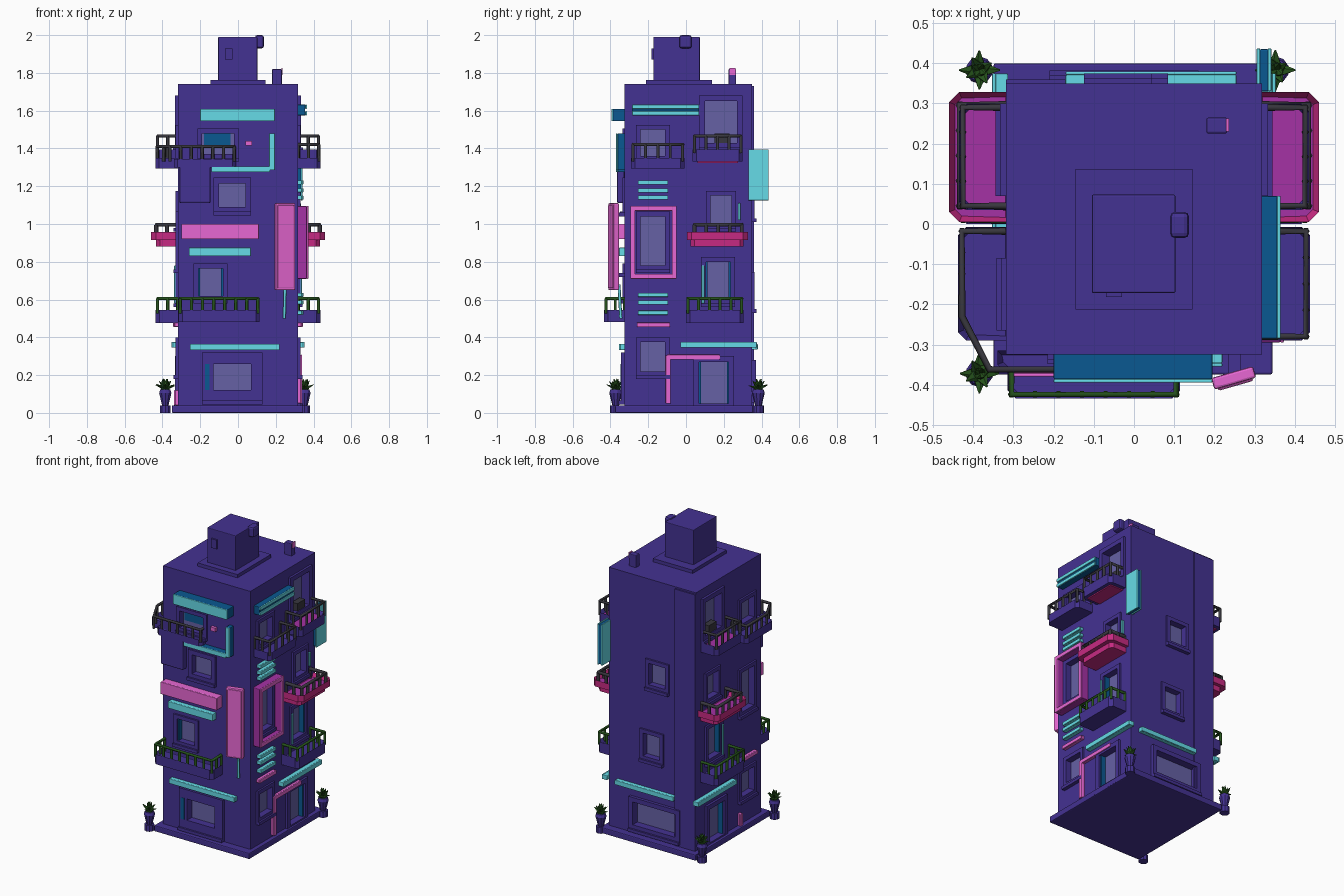
import bpy, bmesh, math, random
from mathutils import Vector, Matrix

if "Cube" in bpy.data.objects:
    bpy.data.objects.remove(bpy.data.objects["Cube"])
random.seed(3)

def mat(name, r, g, b):
    lin = [((c / 255 + 0.055) / 1.055) ** 2.4 for c in (r, g, b)]
    m = bpy.data.materials.new(name)
    m.diffuse_color = (*lin, 1)
    m.use_nodes = True
    m.node_tree.nodes["Principled BSDF"].inputs["Base Color"].default_value = m.diffuse_color
    return m

PURPLE = mat("purple_wall", 68, 50, 146)
PINK = mat("pink_neon", 232, 104, 212)
MAGENTA = mat("magenta_trim", 198, 42, 130)
VIOLET = mat("violet_floor", 165, 50, 165)
TEAL = mat("teal_neon", 102, 220, 232)
BLUE = mat("blue_casing", 10, 88, 145)
GLASS = mat("grey_glass", 102, 97, 165)
DARK = mat("dark_metal", 56, 55, 62)
GREEN = mat("leaf_green", 38, 84, 28)

# wall coordinates: u along the wall, o outwards, z up
def P(side, u, o, z):
    return Vector({'F': (u, -0.325 - o, z), 'B': (u, 0.35 + o, z),
                   'R': (0.318 + o, u, z), 'L': (-0.318 - o, u, z)}[side])

def finish(name, bm, m, bevel=0):
    bmesh.ops.recalc_face_normals(bm, faces=bm.faces)
    me = bpy.data.meshes.new(name)
    bm.to_mesh(me)
    bm.free()
    ob = bpy.data.objects.new(name, me)
    bpy.context.collection.objects.link(ob)
    for x in (m if isinstance(m, list) else [m]):
        me.materials.append(x)
    if bevel:
        b = ob.modifiers.new("bevel", 'BEVEL')
        b.width, b.segments = bevel, 2
    return ob

def add_box(bm, a, b):
    s = [abs(b[i] - a[i]) for i in range(3)]
    bmesh.ops.create_cube(bm, size=1, matrix=Matrix.Translation((Vector(a) + Vector(b)) / 2) @ Matrix.Diagonal((*s, 1)))

def box(name, a, b, m, bevel=0):
    bm = bmesh.new()
    add_box(bm, a, b)
    return finish(name, bm, m, bevel)

def wbox(name, s, u0, u1, z0, z1, o0, o1, m, bevel=0):
    return box(name, P(s, u0, o0, z0), P(s, u1, o1, z1), m, bevel)

cutters = bmesh.new()

# window: recess in the wall, pane, four frame bars, a sill and optional blue jambs
def window(s, u0, u1, z0, z1, t=0.025, o=0.012, d=0.035, jamb=False):
    add_box(cutters, P(s, u0, -d, z0), P(s, u1, 0.05, z1))
    wbox("window_pane", s, u0, u1, z0, z1, -d - 0.003, -d + 0.005, GLASS)
    if jamb:
        for u in (u0, u1 - 0.009):
            wbox("window_jamb", s, u, u + 0.009, z0, z1, -d, 0.002, BLUE)
    bm = bmesh.new()
    for a, b, c, e in ((u0 - t, u0, z0 - t, z1 + t), (u1, u1 + t, z0 - t, z1 + t),
                       (u0, u1, z1, z1 + t), (u0, u1, z0 - t, z0)):
        add_box(bm, P(s, a, -0.01, c), P(s, b, o, e))
    add_box(bm, P(s, u0 - t, 0, z0 - t - 0.015), P(s, u1 + t, o + 0.012, z0 - t + 0.005))
    finish("window_frame", bm, PURPLE)

# lit sign: casing with a bright face
def sign(name, s, u0, u1, z0, z1, o, face=TEAL, back=TEAL):
    wbox(name + "_casing", s, u0, u1, z0, z1, -0.005, o - 0.008, back, 0.004)
    wbox(name + "_face", s, u0, u1, z0, z1, o - 0.009, o, face, 0.003)

def tube(name, paths, r, m):
    cu = bpy.data.curves.new(name, 'CURVE')
    cu.dimensions, cu.bevel_depth, cu.bevel_resolution, cu.use_fill_caps = '3D', r, 1, True
    for pts in paths:
        sp = cu.splines.new('POLY')
        sp.points.add(len(pts) - 1)
        for q, p in zip(sp.points, pts):
            q.co = (*p, 1)
    cu.materials.append(m)
    ob = bpy.data.objects.new(name, cu)
    bpy.context.collection.objects.link(ob)

def railing(pts, z0, z1, m, r=0.009):
    paths = [[Vector((p.x, p.y, z1)) for p in pts]]
    for a, b in zip(pts, pts[1:]):
        n = max(1, round((b - a).length / 0.06))
        for i in range(n + 1):
            p = a.lerp(b, i / n)
            paths.append([Vector((p.x, p.y, z0)), Vector((p.x, p.y, z1))])
    tube("balcony_railing", paths, r, m)

# tray with chamfered corners and a sunken floor
def tray(name, s, u0, u1, z0, z1, o, m, floor, c=0.02):
    bm = bmesh.new()
    pts = [(u0, -0.01), (u0, o - c), (u0 + c, o), (u1 - c, o), (u1, o - c), (u1, -0.01)]
    f = bm.faces.new([bm.verts.new(P(s, u, q, z0)) for u, q in pts])
    r = bmesh.ops.extrude_face_region(bm, geom=[f])
    bmesh.ops.translate(bm, vec=(0, 0, z1 - z0), verts=[v for v in r['geom'] if isinstance(v, bmesh.types.BMVert)])
    top = [g for g in r['geom'] if isinstance(g, bmesh.types.BMFace)][0]
    bmesh.ops.recalc_face_normals(bm, faces=bm.faces)
    bmesh.ops.inset_region(bm, faces=[top], thickness=0.016)
    bmesh.ops.translate(bm, vec=(0, 0, -0.025), verts=top.verts)
    top.material_index = 1
    finish(name, bm, [m, floor])

def balcony(s, u0, u1, z0, z1, zr, o, rail=DARK, m=PURPLE, floor=PURPLE, e=0.01):
    tray("balcony_tray", s, u0, u1, z0, z1, o, m, floor)
    pts = [P(s, u, q, 0) for u, q in ((u0 + e, 0), (u0 + e, o - e), (u1 - e, o - e), (u1 - e, 0))]
    railing(pts, z1 - 0.02, zr, rail)

# tower body, plinth and roof
body = box("tower_body", (-0.318, -0.325, 0), (0.318, 0.35, 1.74), PURPLE)
box("plinth", (-0.35, -0.375, 0), (0.345, 0.4, 0.04), PURPLE, 0.006)
box("roof_house_base", (-0.145, -0.213, 1.735), (0.145, 0.137, 1.762), PURPLE)
box("roof_house", (-0.105, -0.172, 1.755), (0.103, 0.073, 1.99), PURPLE, 0.004)
box("roof_house_tank", (0.09, -0.035, 1.93), (0.137, 0.03, 2.0), PURPLE, 0.012)
box("roof_house_vent", (-0.07, -0.182, 1.87), (-0.03, -0.165, 1.93), PURPLE)
box("chimney", (0.18, 0.225, 1.73), (0.232, 0.265, 1.82), PURPLE, 0.005)
box("chimney_light", (0.229, 0.23, 1.79), (0.236, 0.262, 1.825), PINK)

# front wall, from the ground up
window('F', -0.13, 0.07, 0.12, 0.26, 0.06, 0.02)
wbox("blue_side_pane", 'F', -0.175, -0.15, 0.12, 0.26, 0.015, 0.023, BLUE)
sign("front_low_light", 'F', -0.255, 0.22, 0.333, 0.365, 0.03)
balcony('F', -0.315, 0.115, 0.48, 0.545, 0.605, 0.109, GREEN)
window('F', -0.21, -0.08, 0.62, 0.765, jamb=True)
sign("front_mid_light", 'F', -0.26, 0.068, 0.83, 0.875, 0.035)
sign("front_pink_bar", 'F', -0.3, 0.11, 0.92, 1.0, 0.055, PINK, PINK)
window('F', -0.1, 0.04, 1.09, 1.215, 0.03)
wbox("front_bay_box", 'F', -0.31, -0.145, 1.11, 1.32, 0, 0.04, PURPLE, 0.008)
window('F', -0.19, -0.02, 1.37, 1.48)
wbox("blue_blind", 'F', -0.18, -0.04, 1.41, 1.48, -0.032, -0.024, BLUE)
wbox("pink_lamp", 'F', 0.04, 0.075, 1.415, 1.44, 0, 0.02, PINK)
sign("front_top_sign", 'F', -0.2, 0.195, 1.545, 1.61, 0.07, TEAL, BLUE)
sign("front_tube_flat", 'F', -0.14, 0.17, 1.275, 1.305, 0.045, TEAL, BLUE)
sign("front_tube_upright", 'F', 0.165, 0.195, 1.285, 1.48, 0.045, TEAL, BLUE)
tube("front_hanging_wire", [[P('F', 0.245, 0.02, 0.5), P('F', 0.25, 0.03, 0.68)]], 0.008, TEAL)

# slanted vertical sign on the front right corner
for nm, w, h, d, y in (("pink_sign_casing", 0.108, 0.46, 0.03, 0), ("pink_sign_face", 0.09, 0.44, 0.009, -0.016)):
    ob = box(nm, (-w / 2, y - d / 2, -h / 2), (w / 2, y + d / 2, h / 2), PINK, 0.006)
    ob.location, ob.rotation_euler = (0.248, -0.383, 0.88), (0, 0, 0.28)
for z in (0.72, 1.04):
    box("pink_sign_bracket", (0.235, -0.385, z), (0.265, -0.32, z + 0.02), PURPLE)

# side walls: shared parts
for s in 'RL':
    window(s, -0.24, -0.11, 0.22, 0.375)
    window(s, 0.07, 0.225, 0.05, 0.27, 0.03, 0.015, jamb=True)
    window(s, 0.105, 0.235, 0.6, 0.8, jamb=True)
    window(s, 0.13, 0.24, 1.0, 1.15)
    window(s, 0.1, 0.27, 1.43, 1.65, 0.03, 0.015, 0.05)
    window(s, -0.24, -0.11, 1.36, 1.5)
    window(s, -0.24, -0.11, 0.78, 1.04)
    sign("side_low_light", s, -0.03, 0.375, 0.345, 0.375, 0.035)
    sign("side_pink_bar", s, -0.26, -0.085, 0.455, 0.478, 0.025, PINK, PINK)
    sign("side_window_strip", s, 0.083, 0.097, 0.58, 0.78, 0.02)
    balcony(s, 0.0, 0.305, 0.475, 0.545, 0.605, 0.118, GREEN)
    balcony(s, 0.035, 0.3, 1.33, 1.395, 1.465, 0.118, floor=VIOLET)
    wbox("balcony_underside", s, 0.06, 0.275, 1.323, 1.331, 0, 0.095, MAGENTA)
    tray("pink_balcony_lower", s, 0.025, 0.305, 0.88, 0.925, 0.115, MAGENTA, MAGENTA)
    tray("pink_balcony", s, 0.005, 0.328, 0.915, 0.958, 0.142, MAGENTA, VIOLET, 0.025)
    railing([P(s, u, q, 0) for u, q in ((0.045, 0), (0.045, 0.115), (0.295, 0.115), (0.295, 0))], 0.93, 0.995, DARK, 0.011)
    tray("front_side_balcony", s, -0.29, -0.008, 1.295, 1.35, 0.12, PURPLE, PURPLE)
    wbox("air_unit", s, 0.15, 0.23, 1.42, 1.48, -0.03, 0.01, DARK)

railing([P('R', u, q, 0) for u, q in ((-0.28, 0), (-0.28, 0.11), (-0.018, 0.11), (-0.018, 0))], 1.33, 1.42, DARK)
# left front railing wraps round the corner
railing([Vector(p) for p in ((-0.32, -0.018, 0), (-0.428, -0.018, 0), (-0.428, -0.23, 0), (-0.36, -0.362, 0),
                             (-0.02, -0.362, 0), (-0.02, -0.325, 0))], 1.33, 1.41, DARK)
tray("front_corner_balcony", 'F', -0.34, -0.01, 1.3, 1.345, 0.045, PURPLE, PURPLE)

# right wall neon
sign("side_top_light_low", 'R', -0.285, 0.07, 1.575, 1.597, 0.047, TEAL, BLUE)
sign("side_top_light_high", 'R', -0.285, 0.07, 1.61, 1.632, 0.047, TEAL, BLUE)
wbox("side_top_casing", 'R', -0.285, 0.07, 1.58, 1.63, 0, 0.038, BLUE)
for z in (1.14, 1.178, 1.22, 0.53, 0.585, 0.625):
    sign("side_slat", 'R', -0.255, -0.095, z - 0.011, z + 0.011, 0.028)
for a, b, c, e in ((-0.295, -0.27, 0.71, 1.095), (-0.075, -0.05, 0.71, 1.095),
                   (-0.275, -0.07, 1.07, 1.095), (-0.275, -0.07, 0.71, 0.735)):
    sign("pink_window_surround", 'R', a, b, c, e, 0.055, PINK, VIOLET)
sign("door_neon_upright", 'R', -0.108, -0.082, 0.05, 0.305, 0.022, PINK, PINK)
sign("door_neon_top", 'R', -0.1, 0.18, 0.283, 0.308, 0.022, PINK, PINK)
sign("side_strip", 'R', 0.275, 0.288, 1.02, 1.11, 0.015)
sign("left_door_neon", 'L', -0.108, -0.085, 0.04, 0.12, 0.022, PINK, PINK)

# hanging sign at the back right corner
box("hanging_sign_casing", (0.312, 0.33, 1.13), (0.336, 0.435, 1.39), BLUE, 0.004)
for x in (0.305, 0.333):
    box("hanging_sign_face", (x, 0.33, 1.125), (x + 0.009, 0.437, 1.395), TEAL, 0.003)

# back wall
window('B', -0.18, 0.13, 0.1, 0.25, 0.03, 0.02)
window('B', -0.06, 0.06, 0.57, 0.72)
window('B', -0.1, 0.02, 1.05, 1.19)
sign("back_low_light", 'B', -0.17, 0.255, 0.335, 0.365, 0.03)
wbox("back_pilaster", 'B', -0.318, -0.17, 0.03, 1.73, -0.005, 0.01, PURPLE)

# planters on three corners
for x, y in ((-0.385, -0.372), (-0.385, 0.383), (0.352, 0.383)):
    bm = bmesh.new()
    for r1, r2, z, h in ((0.03, 0.03, 0.0, 0.04), (0.018, 0.034, 0.04, 0.065), (0.034, 0.028, 0.105, 0.018)):
        bmesh.ops.create_cone(bm, cap_ends=True, segments=10, radius1=r1, radius2=r2, depth=h,
                              matrix=Matrix.Translation((x, y, z + h / 2)))
    finish("plant_pot", bm, PURPLE)
    bm = bmesh.new()
    for i in range(12):
        tilt = (1.2, 0.7, 0.3)[i % 3] + random.uniform(-0.1, 0.1)
        m = (Matrix.Translation((x, y, 0.128)) @ Matrix.Rotation(i * math.tau / 12, 4, 'Z')
             @ Matrix.Rotation(tilt, 4, 'Y') @ Matrix.Translation((0, 0, 0.025)) @ Matrix.Diagonal((0.5, 1, 1, 1)))
        bmesh.ops.create_cone(bm, cap_ends=True, segments=5, radius1=0.024, radius2=0.002, depth=0.058, matrix=m)
    finish("plant_leaves", bm, GREEN)

# cut the window recesses
cut = finish("window_cutter", cutters, PURPLE)
cut.hide_render = True
mod = body.modifiers.new("recesses", 'BOOLEAN')
mod.operation, mod.object, mod.solver = 'DIFFERENCE', cut, 'EXACT'
bpy.context.view_layer.objects.active = body
bpy.ops.object.modifier_apply(modifier=mod.name)
bpy.data.objects.remove(cut)
